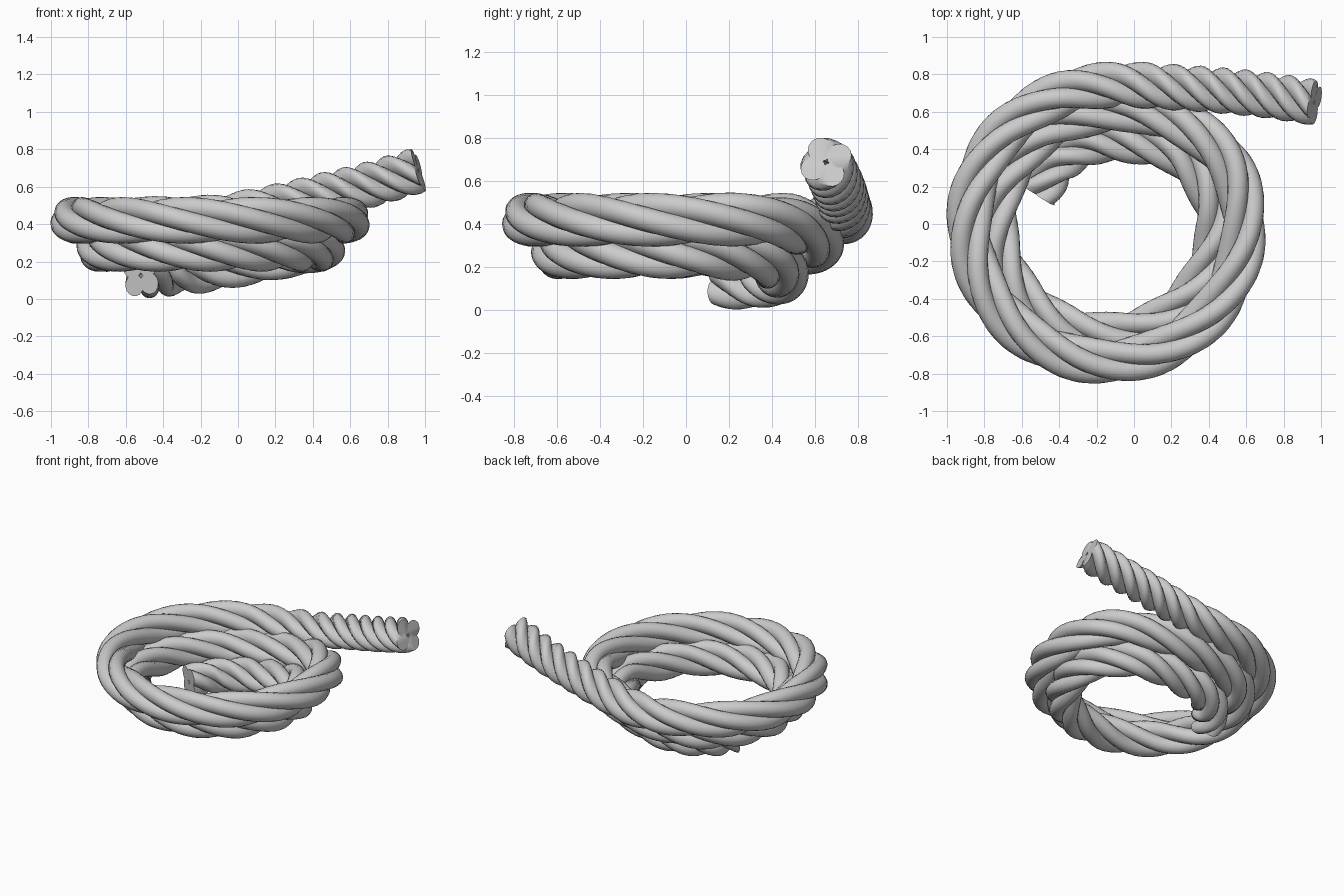
import bpy, bmesh, math
from mathutils import Vector

if "Cube" in bpy.data.objects:
    bpy.data.objects.remove(bpy.data.objects["Cube"])

STRANDS = 4
OFFSET, STRAND_R, SIDES = 0.067, 0.058, 16
CX = -0.147                     # coil centre in x

# Coil centre line: clockwise angle, radius, height, twist pitch
coil = [(157, .405, .125, .6), (125, .425, .135, .7), (90, .45, .16, .8), (45, .54, .23, 1.0), (12, .59, .27, 1.1)]
coil += [(a, .595, .27, 1.15) for a in range(-15, -230, -30)]
coil += [(-250, .6, .285, 1.2), (-285, .63, .325, 1.3), (-315, .69, .395, 1.4)]
coil += [(a, .735, .42, 1.5) for a in range(-340, -600, -30)]
coil += [(-608, .735, .425, 1.3)]
ctrl = [Vector((CX + r * math.cos(math.radians(a)), r * math.sin(math.radians(a)), z, p))
        for a, r, z, p in coil]
# Loose tail
ctrl += [Vector(v) for v in ((-.13, .745, .435, 1.0), (.15, .735, .48, .65), (.45, .715, .55, .5),
                             (.7, .69, .61, .48), (.965, .65, .688, .48))]


def catmull(pts, steps):
    """Smooth path through the control points."""
    p = [pts[0] * 2 - pts[1]] + pts + [pts[-1] * 2 - pts[-2]]
    out = []
    for i in range(1, len(p) - 2):
        a, b, c, d = p[i - 1:i + 3]
        for k in range(steps):
            t = k / steps
            out.append(0.5 * (2 * b + (c - a) * t + (2 * a - 5 * b + 4 * c - d) * t * t
                              + (3 * b - a - 3 * c + d) * t ** 3))
    return out + [pts[-1]]


path = catmull(ctrl, 12)
pos = [v.to_3d() for v in path]

# Accumulated twist along the rope, with a fixed phase at the tail end
twist = [0.0]
for i in range(1, len(path)):
    twist.append(twist[-1] + 2 * math.pi * (pos[i] - pos[i - 1]).length / path[i].w)
phase = math.radians(27) - twist[-1]


def strand(index):
    """One strand: round sections lying square to the rope, wound about its centre line."""
    bm = bmesh.new()
    rings = []
    for i, c in enumerate(pos):
        t = (pos[min(i + 1, len(pos) - 1)] - pos[max(i - 1, 0)]).normalized()
        side = Vector((0, 0, 1)).cross(t).normalized()
        up = t.cross(side)
        th = twist[i] + phase + index * 2 * math.pi / STRANDS
        ring = []
        for k in range(SIDES):
            a = th + 2 * math.pi * k / SIDES
            u = OFFSET * math.cos(th) + STRAND_R * math.cos(a)
            v = OFFSET * math.sin(th) + STRAND_R * math.sin(a)
            ring.append(bm.verts.new(c + side * u + up * v))
        rings.append(ring)
    for r0, r1 in zip(rings, rings[1:]):
        for k in range(SIDES):
            n = (k + 1) % SIDES
            bm.faces.new((r0[k], r0[n], r1[n], r1[k]))
    bm.faces.new(rings[0][::-1])
    bm.faces.new(rings[-1])
    bmesh.ops.recalc_face_normals(bm, faces=bm.faces)
    me = bpy.data.meshes.new("rope_strand_%d" % (index + 1))
    bm.to_mesh(me)
    bm.free()
    ob = bpy.data.objects.new(me.name, me)
    bpy.context.collection.objects.link(ob)
    return ob


strands = [strand(i) for i in range(STRANDS)]

# Smooth shading with crisp cut ends
for ob in strands:
    ob.select_set(True)
bpy.context.view_layer.objects.active = strands[0]
bpy.ops.object.shade_smooth_by_angle(angle=math.radians(50))
